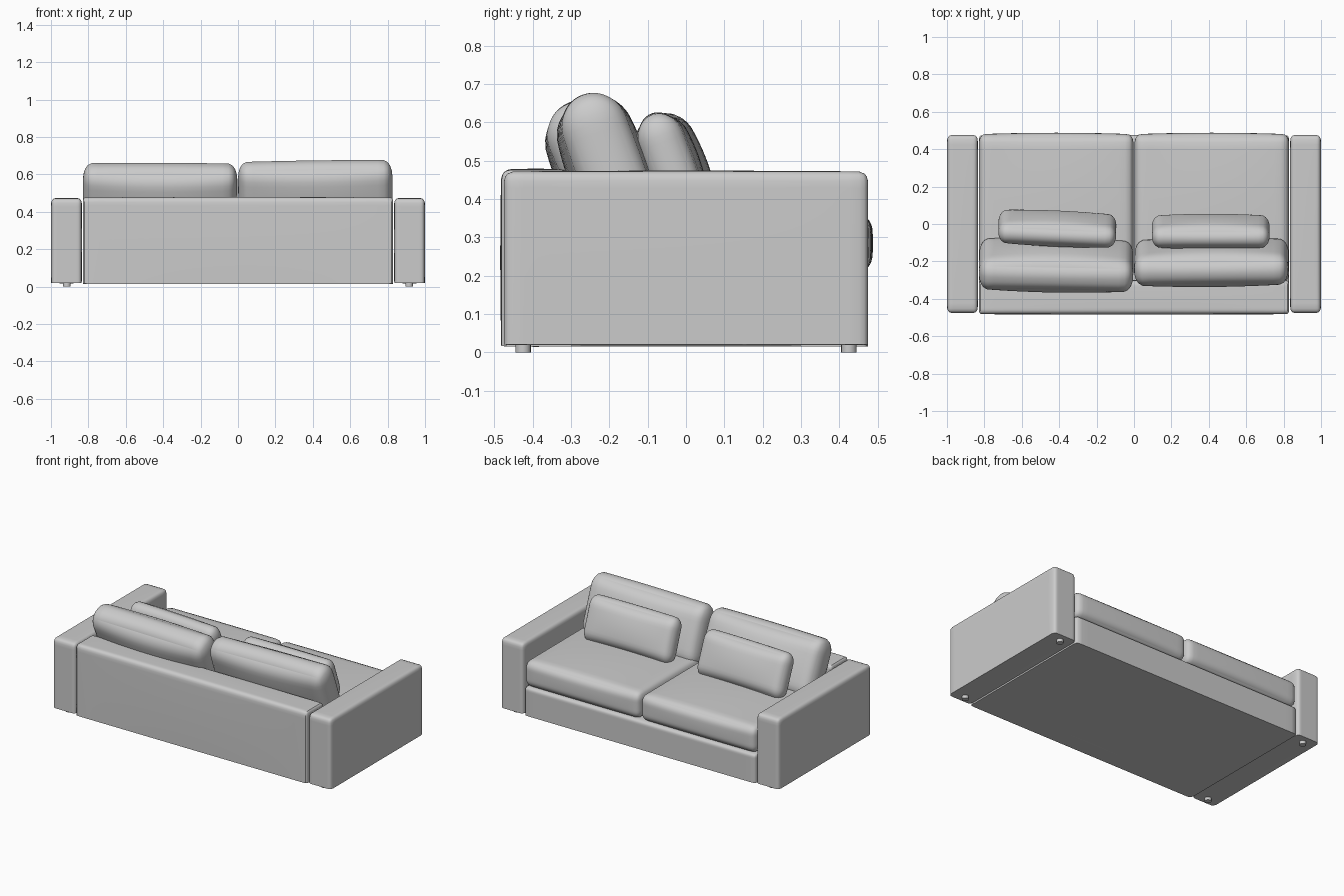
import bpy, bmesh, math
from mathutils import Vector, Euler

cube = bpy.data.objects.get("Cube")
if cube:
    bpy.data.objects.remove(cube)

fabric = bpy.data.materials.new("grey_fabric")
fabric.use_nodes = True
GREY = (0.6, 0.6, 0.6, 1)
fabric.diffuse_color = GREY
fabric.node_tree.nodes["Principled BSDF"].inputs["Base Color"].default_value = GREY


def finish(bm, name, loc, rot=(0, 0, 0)):
    mesh = bpy.data.meshes.new(name)
    bm.to_mesh(mesh)
    bm.free()
    mesh.materials.append(fabric)
    obj = bpy.data.objects.new(name, mesh)
    bpy.context.collection.objects.link(obj)
    obj.location = loc
    obj.rotation_euler = [math.radians(a) for a in rot]
    bpy.ops.object.select_all(action='DESELECT')
    obj.select_set(True)
    bpy.context.view_layer.objects.active = obj
    bpy.ops.object.shade_smooth_by_angle(angle=math.radians(40))
    return obj


def soft_box(name, size, loc, radius, rot=(0, 0, 0), puff=(0, 0, 0), flat_base=False, cuts=19):
    """Rounded box; puff swells each axis toward the middle of its faces."""
    half = Vector(size) / 2
    rad = Vector(radius)
    bm = bmesh.new()
    bmesh.ops.create_cube(bm, size=2)
    bmesh.ops.subdivide_edges(bm, edges=bm.edges[:], cuts=cuts, use_grid_fill=True)
    for v in bm.verts:
        # crowd the grid toward the edges, where the rounding is
        p = Vector([math.sin(c * math.pi / 2) for c in v.co])
        q = Vector([p[i] * half[i] for i in range(3)])
        core = Vector([max(r - h, min(h - r, c)) for c, h, r in zip(q, half, rad)])
        d = Vector([(q[i] - core[i]) / rad[i] for i in range(3)])
        if flat_base and p.z < 0:
            core.z, d.z = q.z, 0
        if d.length > 1:
            d.normalize()
        out = Vector([core[i] + d[i] * rad[i] for i in range(3)])
        for i in range(3):
            a, b = p[(i + 1) % 3], p[(i + 2) % 3]
            out[i] *= 1 + puff[i] * (1 - a * a) * (1 - b * b)
        v.co = out
    return finish(bm, name, loc, rot)


# Frame: seat base and backrest panel
soft_box("seat_base", (1.66, 0.95, 0.185), (0, 0, 0.1075), (0.02, 0.025, 0.02), flat_base=True)
soft_box("back_panel", (1.66, 0.18, 0.46), (0, -0.392, 0.247), (0.015, 0.025, 0.025),
         puff=(0, 0.03, 0.01), flat_base=True)

# Arms, feet and seat cushions come in mirrored pairs
for side, word in ((1, "left"), (-1, "right")):
    soft_box(word + "_arm", (0.163, 0.95, 0.452), (side * 0.917, 0, 0.246),
             (0.022, 0.026, 0.026), puff=(0.02, 0, 0.01), flat_base=True)
    soft_box(word + "_seat_cushion", (0.826, 0.79, 0.17), (side * 0.416, 0.085, 0.285),
             (0.035, 0.045, 0.05), puff=(0, 0.02, 0.15))
    for y, place in ((-0.425, "back"), (0.425, "front")):
        bm = bmesh.new()
        bmesh.ops.create_cone(bm, cap_ends=True, segments=20, radius1=0.02, radius2=0.02, depth=0.03)
        finish(bm, f"{word}_{place}_foot", (side * 0.915, y, 0.015))

# Loose back cushions, leaning on the panel
soft_box("left_back_cushion", (0.825, 0.165, 0.39), (0.414, -0.205, 0.483),
         (0.05, 0.08, 0.085), (20, -0.8, 0.5), puff=(0, 0.3, 0.02))
soft_box("right_back_cushion", (0.825, 0.175, 0.39), (-0.416, -0.22, 0.472),
         (0.05, 0.08, 0.085), (25, 0.2, -1), puff=(0, 0.35, 0.02))

# Small lumbar pillows
soft_box("left_pillow", (0.63, 0.115, 0.285), (0.41, -0.04, 0.487),
         (0.045, 0.057, 0.065), (20, 0, 0), puff=(0, 0.35, 0.02))
soft_box("right_pillow", (0.63, 0.115, 0.285), (-0.41, -0.025, 0.485),
         (0.045, 0.057, 0.065), (22, 0.5, -2.5), puff=(0, 0.35, 0.02))
